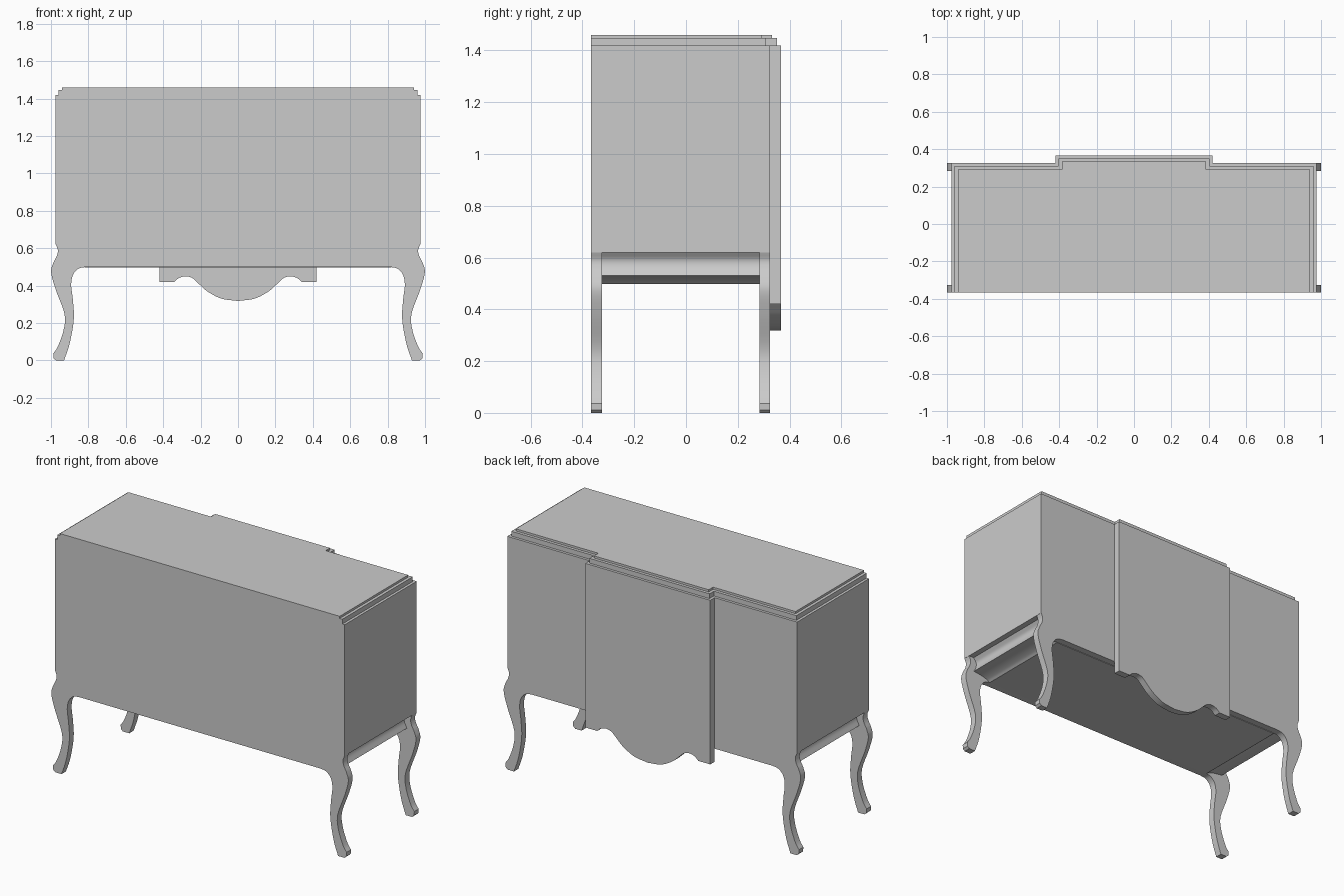
import bpy, bmesh, math
from mathutils import Vector

cube = bpy.data.objects.get("Cube")
if cube:
    bpy.data.objects.remove(cube, do_unlink=True)

grey = bpy.data.materials.new("plain_grey")
grey.use_nodes = True
grey.diffuse_color = (0.6, 0.6, 0.6, 1)
grey.node_tree.nodes["Principled BSDF"].inputs["Base Color"].default_value = (0.6, 0.6, 0.6, 1)


def smooth_path(points, steps=5):
    """Catmull-Rom curve through the points."""
    p = [Vector(q) for q in points]
    p = [2 * p[0] - p[1]] + p + [2 * p[-1] - p[-2]]
    out = []
    for a, b, c, d in zip(p, p[1:], p[2:], p[3:]):
        for i in range(steps):
            t = i / steps
            out.append(0.5 * (2 * b + (c - a) * t + (2 * a - 5 * b + 4 * c - d) * t * t
                              + (3 * b - a - 3 * c + d) * t ** 3))
    return [tuple(v) for v in out] + [tuple(points[-1])]


def mirrored(half):
    """Close a right-hand outline with its mirror image."""
    return half + [(-x, v) for x, v in reversed(half) if abs(x) > 1e-5]


def prism(name, outline, lo, hi, axis):
    """Extrude an outline along y (outline is x, z) or z (outline is x, y)."""
    bm = bmesh.new()
    place = (lambda u, v: (u, lo, v)) if axis == "y" else (lambda u, v: (u, v, lo))
    face = bm.faces.new([bm.verts.new(place(u, v)) for u, v in outline])
    grown = bmesh.ops.extrude_face_region(bm, geom=[face])["geom"]
    shift = Vector((0, hi - lo, 0)) if axis == "y" else Vector((0, 0, hi - lo))
    bmesh.ops.translate(bm, vec=shift, verts=[g for g in grown if isinstance(g, bmesh.types.BMVert)])
    bmesh.ops.recalc_face_normals(bm, faces=bm.faces)
    mesh = bpy.data.meshes.new(name)
    bm.to_mesh(mesh)
    bm.free()
    mesh.materials.append(grey)
    obj = bpy.data.objects.new(name, mesh)
    bpy.context.collection.objects.link(obj)
    bpy.ops.object.select_all(action="DESELECT")
    obj.select_set(True)
    bpy.context.view_layer.objects.active = obj
    bpy.ops.object.shade_smooth_by_angle(angle=math.radians(35))
    return obj


FRONT, BACK, PANEL = -0.367, 0.325, 0.367
PLATE = 0.042
SIDE, SHELF, FLOOR, TOP = 0.975, 0.62, 0.5, 1.418

# Cabinet body
prism("cabinet_body", mirrored([(SIDE, FRONT), (SIDE, BACK)]), SHELF, TOP, "z")

# Stepped top, following the raised centre panel
for name, inset, z0, z1 in (("lower_top_step", 0.016, TOP, 1.447),
                            ("upper_top_step", 0.034, 1.447, 1.46)):
    prism(name, mirrored([(SIDE - inset, FRONT), (SIDE - inset, BACK - inset),
                          (0.42 - inset, BACK - inset), (0.42 - inset, PANEL - inset)]),
          z0, z1, "z")

# Raised centre panel with a scalloped apron
scallop = smooth_path([(0.34, 0.42), (0.315, 0.441), (0.28, 0.45), (0.245, 0.441), (0.21, 0.41)])
belly = [(0.21 * math.cos(a), 0.41 - 0.09 * math.sin(a))
         for a in (math.pi / 2 * i / 14 for i in range(1, 15))]
belly = smooth_path([(0.21, 0.41), (0.165, 0.37), (0.09, 0.331), (0, 0.318)])[1:]
prism("centre_panel", mirrored([(0.42, TOP), (0.42, 0.42)] + scallop + belly), BACK, PANEL, "y")

# Curved leg frames, one at each end of the depth
outer = smooth_path([(0.974, SHELF), (0.963, 0.588), (0.97, 0.556), (0.988, 0.52), (0.999, 0.47),
                     (0.975, 0.38), (0.928, 0.25), (0.932, 0.165), (0.963, 0.075), (0.988, 0.037)])
foot = [(0.986, 0.012), (0.973, 0), (0.93, 0)]
inner = smooth_path([(0.93, 0), (0.9, 0.09), (0.878, 0.22), (0.883, 0.325), (0.892, 0.405),
                     (0.881, 0.46), (0.85, 0.492), (0.81, FLOOR)])[1:]
frame = mirrored(outer + foot + inner)
prism("front_leg_frame", frame, FRONT, FRONT + PLATE, "y")
prism("back_leg_frame", frame, BACK - PLATE, BACK, "y")

# Moulded base between the leg frames
cove = smooth_path([(0.94, SHELF), (0.922, 0.593), (0.922, 0.565), (0.938, 0.53)])
underside = smooth_path([(0.938, 0.53), (0.88, 0.522), (0.84, 0.51), (0.82, FLOOR - 0.003)])[1:]
prism("moulded_base", mirrored(cove + underside), FRONT + PLATE, BACK - PLATE, "y")
